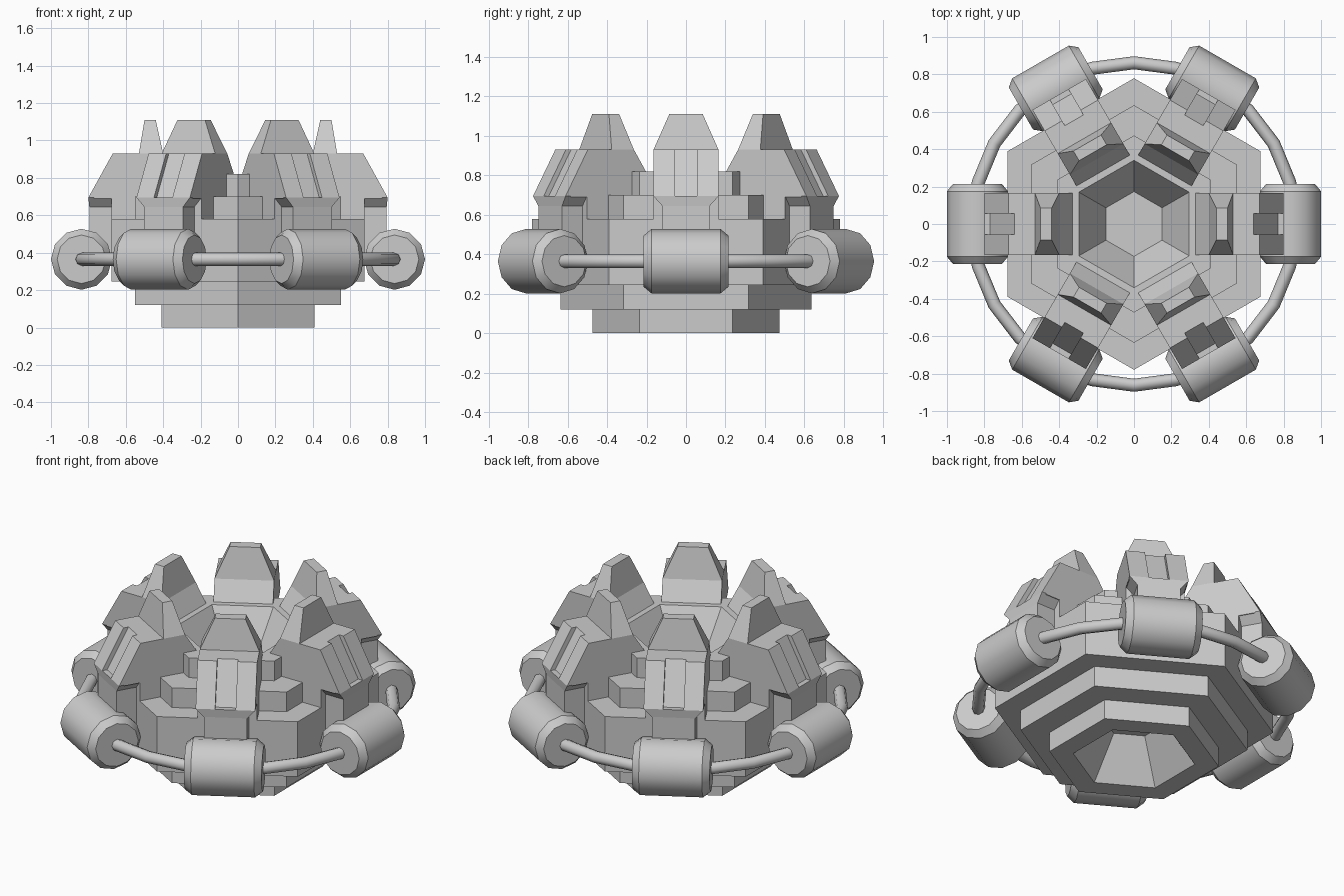
import bpy, bmesh
from math import pi, cos, sin
from mathutils import Matrix

if "Cube" in bpy.data.objects:
    bpy.data.objects.remove(bpy.data.objects["Cube"])

def finish(name, bm, smooth=False):
    bmesh.ops.recalc_face_normals(bm, faces=bm.faces[:])
    me = bpy.data.meshes.new(name)
    bm.to_mesh(me)
    bm.free()
    ob = bpy.data.objects.new(name, me)
    bpy.context.collection.objects.link(ob)
    if smooth:
        bpy.ops.object.select_all(action='DESELECT')
        ob.select_set(True)
        bpy.context.view_layer.objects.active = ob
        bpy.ops.object.shade_smooth_by_angle(angle=0.6)
    return ob

def loft(bm, rings):
    """Skin a stack of equal-length point rings and cap both ends."""
    vs = [[bm.verts.new(p) for p in ring] for ring in rings]
    n = len(vs[0])
    for a, b in zip(vs, vs[1:]):
        for i in range(n):
            bm.faces.new((a[i], a[(i + 1) % n], b[(i + 1) % n], b[i]))
    bm.faces.new(vs[0])
    bm.faces.new(vs[-1])

def prism(bm, profile, y0, y1):
    loft(bm, [[(x, y, z) for x, z in profile] for y in (y0, y1)])

def rect(x0, x1, w, z):
    return [(x0, -w, z), (x1, -w, z), (x1, w, z), (x0, w, z)]

def hexagon(apothem, z):
    r = apothem / cos(pi / 6)
    return [(r * cos(pi / 6 + i * pi / 3), r * sin(pi / 6 + i * pi / 3), z)
            for i in range(6)]

# Stepped hexagonal body with a bowl in the top and in the underside
bm = bmesh.new()
steps = [(.15, .24), (.295, 0), (.41, 0), (.41, .12), (.55, .12), (.55, .245),
         (.675, .245), (.675, .58), (.55, .58), (.55, .7), (.41, .7),
         (.41, .82), (.295, .82), (.15, .58)]
loft(bm, [hexagon(a, z) for a, z in steps])
finish("stepped_hex_body", bm)

# Six arms, each with a tapered horn, rails and a roller
for k in range(6):
    turn = Matrix.Rotation(k * pi / 3, 4, 'Z')

    bm = bmesh.new()
    core = [(.33, .55), (.33, .82), (.4, .93), (.64, .93), (.77, .695),
            (.77, .69), (.675, .69), (.675, .55)]
    prism(bm, core, -.165, .165)
    finish("arm_%d" % k, bm).matrix_world = turn

    # Raised rails on the outer slope
    bm = bmesh.new()
    rail = [(.59, .93), (.67, .93), (.8, .695), (.72, .695)]
    for s in (-1, 1):
        prism(bm, rail, s * .057, s * .165)
    finish("arm_rails_%d" % k, bm).matrix_world = turn

    # Neck carrying the roller
    bm = bmesh.new()
    loft(bm, [rect(.6, .795, .12, .36), rect(.6, .795, .12, .645),
              rect(.6, .8, .165, .695)])
    finish("arm_neck_%d" % k, bm).matrix_world = turn

    # Horn
    bm = bmesh.new()
    loft(bm, [rect(.4, .53, .165, .93), rect(.44, .5, .085, 1.11)])
    finish("horn_%d" % k, bm).matrix_world = turn

    # Chamfered roller lying along the tangent
    bm = bmesh.new()
    loft(bm, [[(.837 + r * cos(i * pi / 6), y, .365 + r * sin(i * pi / 6))
               for i in range(12)]
              for y, r in ((-.215, .13), (-.175, .163), (.175, .163), (.215, .13))])
    finish("roller_%d" % k, bm, True).matrix_world = turn

# Thin ring threading the rollers
bpy.ops.mesh.primitive_torus_add(major_radius=.862, minor_radius=.035,
                                 major_segments=24, minor_segments=8,
                                 location=(0, 0, .365))
ring = bpy.context.object
ring.name = "roller_ring"
bpy.ops.object.shade_smooth_by_angle(angle=0.9)
